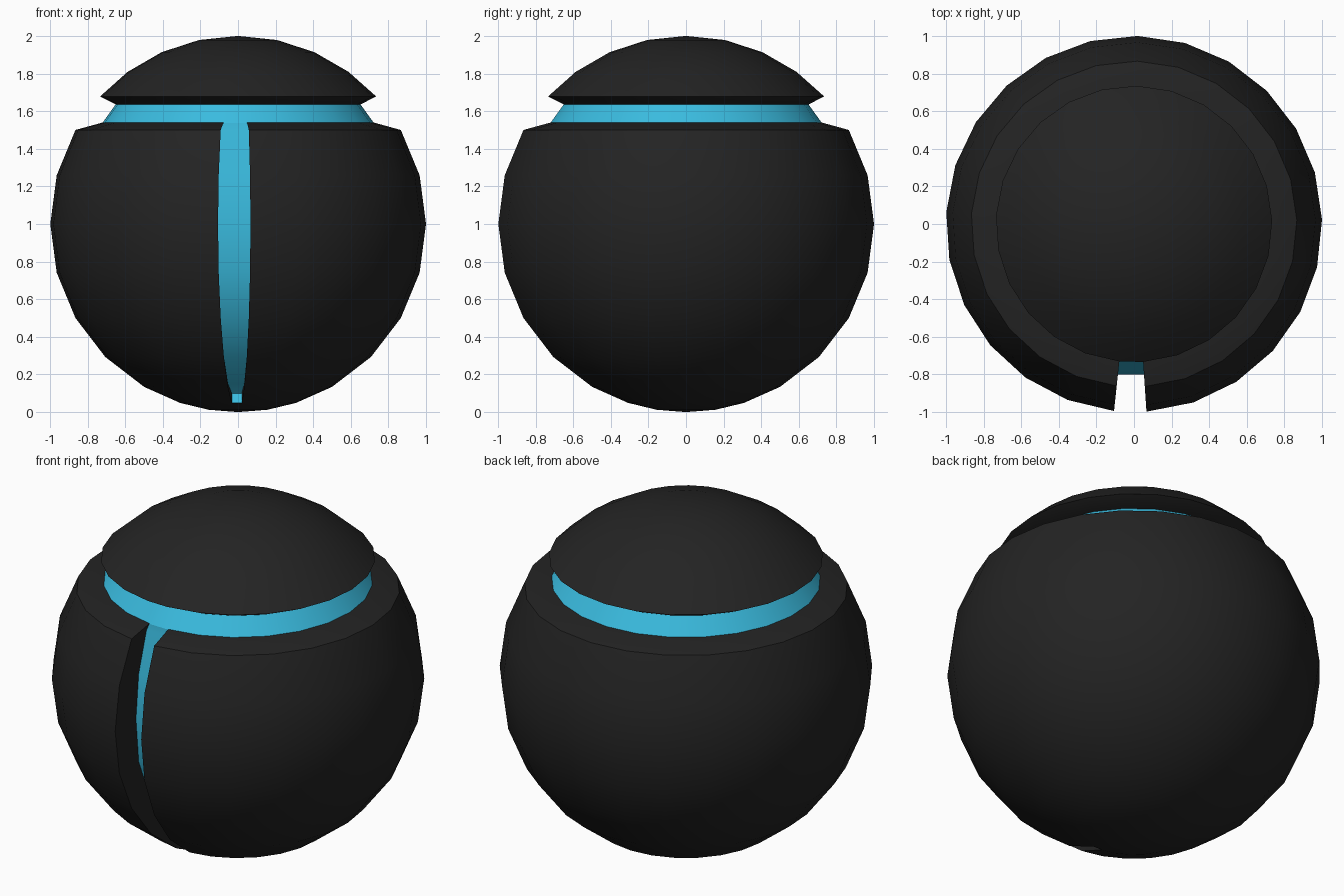
import bpy, bmesh, math

if "Cube" in bpy.data.objects:
    bpy.data.objects.remove(bpy.data.objects["Cube"])


def material(name, color):
    m = bpy.data.materials.new(name)
    m.diffuse_color = (*color, 1)
    m.use_nodes = True
    m.node_tree.nodes["Principled BSDF"].inputs["Base Color"].default_value = m.diffuse_color
    return m


black = material("matte black", (0.017, 0.017, 0.017))
cyan = material("bright cyan", (0.042, 0.50, 0.74))

# Turning angles measured from the front: a 10 degree gap is left for the slot
STEPS = 24
A0, A1 = math.radians(3.8), math.radians(353.9)
ANGLES = [A0 + (A1 - A0) * i / STEPS for i in range(STEPS + 1)]


def sphere_points(degrees):
    """Profile points on the unit ball, angles measured from the bottom pole."""
    return [(math.sin(math.radians(d)), 1 - math.cos(math.radians(d))) for d in degrees]


def ring_verts(bm, r, z):
    return [bm.verts.new((r * math.sin(a), -r * math.cos(a), z)) for a in ANGLES]


def lathe(bm, profile, open_from=None):
    """Turn a profile; rings from index open_from upwards stay open at the gap."""
    rings = [ring_verts(bm, r, z) for r, z in profile]
    n = len(ANGLES)
    for k in range(len(rings) - 1):
        a, b = rings[k], rings[k + 1]
        count = n - 1 if open_from is not None and k >= open_from else n
        for i in range(count):
            j = (i + 1) % n
            bm.faces.new((a[i], a[j], b[j], b[i]))
    return rings


def finish(bm, name, mats):
    bmesh.ops.recalc_face_normals(bm, faces=bm.faces[:])
    me = bpy.data.meshes.new(name)
    bm.to_mesh(me)
    bm.free()
    ob = bpy.data.objects.new(name, me)
    bpy.context.collection.objects.link(ob)
    for m in mats:
        me.materials.append(m)
    bpy.context.view_layer.objects.active = ob
    ob.select_set(True)
    bpy.ops.object.shade_smooth_by_angle(angle=math.radians(30))
    ob.select_set(False)
    return ob


# Body: ball with a bevelled rim and a slot down the front
bm = bmesh.new()
profile = sphere_points([9, 18, 30, 45, 60, 75, 90, 105, 120]) + [(0.72, 1.54)]
rings = lathe(bm, profile, open_from=1)
pole = bm.verts.new((0, 0, 0))
n = len(ANGLES)
for i in range(n):
    bm.faces.new((pole, rings[0][(i + 1) % n], rings[0][i]))
bm.faces.new(rings[-1])

# Slot: black side walls and a recessed cyan floor
floor = [(-0.285, 0.10), (-0.34, 0.15), (-0.53, 0.293), (-0.69, 0.5), (-0.78, 0.741),
         (-0.80, 1.0), (-0.78, 1.259), (-0.722, 1.5)]
right = [r[0] for r in rings[1:]]
left = [r[-1] for r in rings[1:]]
fr = [bm.verts.new((v.co.x, y, z)) for v, (y, z) in zip(right, floor)] + [right[-1]]
fl = [bm.verts.new((v.co.x, y, z)) for v, (y, z) in zip(left, floor)] + [left[-1]]
bm.faces.new((right[0], left[0], fl[0], fr[0])).material_index = 1
for k in range(len(fr) - 1):
    bm.faces.new((fr[k], fl[k], fl[k + 1], fr[k + 1])).material_index = 1
    for outer, inner in ((right, fr), (left, fl)):
        loop = [outer[k], outer[k + 1], inner[k + 1], inner[k]]
        bm.faces.new(list(dict.fromkeys(loop)))
finish(bm, "body", [black, cyan])

# Neck: cyan band between body and lid
bm = bmesh.new()
rings = lathe(bm, [(0.722, 1.538), (0.65, 1.638)])
for r in rings:
    bm.faces.new(r)
finish(bm, "neck_band", [cyan])

# Lid: domed top with an undercut edge
bm = bmesh.new()
rings = lathe(bm, [(0.65, 1.635)] + sphere_points([132.7, 144, 156, 168]))
bm.faces.new(rings[0])
pole = bm.verts.new((0, 0, 2))
for i in range(n):
    bm.faces.new((pole, rings[-1][i], rings[-1][(i + 1) % n]))
finish(bm, "lid", [black])
